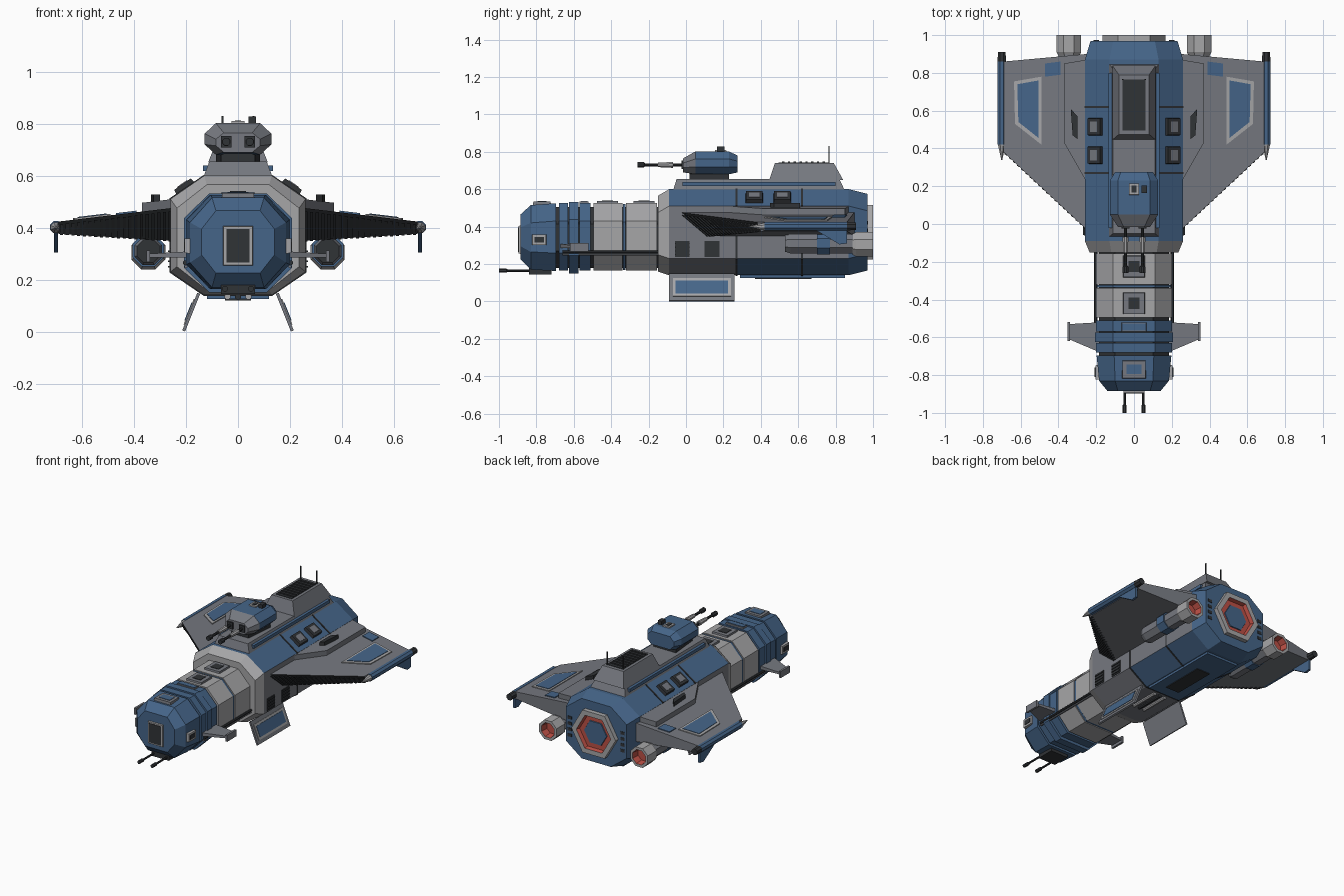
import bpy
import math
from mathutils import Matrix, Vector

if "Cube" in bpy.data.objects:
    bpy.data.objects.remove(bpy.data.objects["Cube"])

HALF = math.pi / 2
SIDES = ((1, "left"), (-1, "right"))


def material(name, color):
    m = bpy.data.materials.new(name)
    m.use_nodes = True
    m.diffuse_color = (*color, 1)
    bsdf = m.node_tree.nodes["Principled BSDF"]
    bsdf.inputs["Base Color"].default_value = (*color, 1)
    bsdf.inputs["Roughness"].default_value = 0.7
    return m


BLUE = material("hull blue", (0.06, 0.13, 0.25))
GREY = material("mid grey", (0.18, 0.19, 0.215))
LIGHT = material("light grey", (0.38, 0.38, 0.39))
DARK = material("dark grey", (0.03, 0.033, 0.037))
RED = material("engine red", (0.5, 0.08, 0.06))


def build(name, verts, faces, mat, rule=None):
    """Mesh object; rule(center, normal) may choose another material per face."""
    me = bpy.data.meshes.new(name)
    me.from_pydata([tuple(v) for v in verts], [], faces)
    import bmesh
    bm = bmesh.new()
    bm.from_mesh(me)
    bmesh.ops.recalc_face_normals(bm, faces=bm.faces)
    slots = [mat]
    for f in bm.faces:
        m = rule(f.calc_center_median(), f.normal) if rule else mat
        if m not in slots:
            slots.append(m)
        f.material_index = slots.index(m)
    bm.to_mesh(me)
    bm.free()
    for m in slots:
        me.materials.append(m)
    ob = bpy.data.objects.new(name, me)
    bpy.context.collection.objects.link(ob)
    return ob


def skin(name, rings, mat, rule=None):
    """Bridge equal rings of points and cap both ends."""
    n = len(rings[0])
    faces = [tuple(range(n)), tuple(range((len(rings) - 1) * n, len(rings) * n))]
    for k in range(len(rings) - 1):
        for i in range(n):
            j = (i + 1) % n
            faces.append((k * n + i, k * n + j, k * n + n + j, k * n + n + i))
    return build(name, [p for r in rings for p in r], faces, mat, rule)


def octagon(y, hx, flat, z0, z1, ch):
    half = [(flat, z1), (hx, z1 - ch), (hx, z0 + ch), (flat, z0)]
    return [(x, y, z) for x, z in half] + [(-x, y, z) for x, z in reversed(half)]


def loft(name, sections, mat, rule=None):
    return skin(name, [octagon(*s) for s in sections], mat, rule)


def lathe(name, x, z, profile, mat, n=8, phase=0.5, rule=None):
    """Turned part along y from (y, radius) pairs."""
    rings = [[(x + r * math.cos((i + phase) * math.tau / n), y,
               z + r * math.sin((i + phase) * math.tau / n)) for i in range(n)]
             for y, r in profile]
    return skin(name, rings, mat, rule)


def box(name, loc, size, mat, rot=(0, 0, 0), top=1.0):
    """Box with an optionally narrowed top."""
    m = Matrix.Translation(loc) @ Matrix.Rotation(rot[1], 4, 'Y') @ Matrix.Rotation(rot[0], 4, 'X')
    rings = [[m @ Vector((sx * k * size[0] / 2, sy * k * size[1] / 2, sz * size[2] / 2))
              for sx, sy in ((1, 1), (-1, 1), (-1, -1), (1, -1))]
             for sz, k in ((-1, 1), (1, top))]
    return skin(name, rings, mat)


def prism(name, pts, low, high, mat, s=1, rule=None):
    """Plan outline extruded between two height functions of x."""
    return skin(name, [[(x * s, y, f(x)) for x, y in pts] for f in (low, high)], mat, rule)


def hatch(name, loc, w, l, frame, inner, rot=(0, 0, 0), border=0.03):
    box(name + "_frame", loc, (w, l, 0.03), frame, rot, 0.92)
    box(name + "_panel", loc, (w - border, l - border, 0.036), inner, rot)


# Main hull, painted by face direction
def hull_paint(c, n):
    if c.y < -0.1:
        return LIGHT
    if c.y > 0.87 or n.z > 0.3:
        return BLUE
    if n.z < -0.3:
        return GREY if c.y < 0.27 else BLUE
    return GREY


loft("main_hull", [(-0.15, 0.235, 0.12, 0.16, 0.565, 0.09), (-0.09, 0.26, 0.13, 0.14, 0.6, 0.09),
                   (0.27, 0.26, 0.13, 0.14, 0.6, 0.09), (0.87, 0.26, 0.13, 0.14, 0.6, 0.09),
                   (0.97, 0.23, 0.11, 0.165, 0.575, 0.09)], GREY, hull_paint)
for y in (0.27, 0.62):
    loft("hull_seam", [(y + d, 0.263, 0.131, 0.137, 0.603, 0.09) for d in (-0.005, 0.005)], DARK)
box("belly_panel", (0, 0.57, 0.135), (0.24, 0.56, 0.02), BLUE)
box("belly_vent", (0, 0.52, 0.13), (0.1, 0.3, 0.02), DARK)
for x in (-0.04, 0, 0.04):
    lathe("belly_fitting", x, 0.135, [(0.05, 0.012), (0.25, 0.012)], LIGHT if x else DARK)

# Neck segments around a dark core
loft("neck_core", [(y, 0.185, 0.1, 0.18, 0.505, 0.09) for y in (-0.75, -0.1)], DARK)
for y0, y1, mat in ((-0.32, -0.155, LIGHT), (-0.495, -0.34, LIGHT), (-0.57, -0.51, BLUE), (-0.68, -0.63, BLUE)):
    loft("neck_segment", [(y0, 0.2, 0.11, 0.165, 0.525, 0.095), (y1, 0.2, 0.11, 0.165, 0.525, 0.095)], mat)
loft("neck_ring", [(y, 0.207, 0.11, 0.15, 0.532, 0.095) for y in (-0.625, -0.575)], BLUE)
loft("neck_joint", [(y, 0.197, 0.11, 0.168, 0.52, 0.095) for y in (-0.337, -0.323)], BLUE)
for y in (-0.42, -0.225):
    hatch("neck_hatch", (0, y, 0.522), 0.12, 0.12, GREY, DARK, border=0.06)
hatch("front_hatch", (0, -0.545, 0.52), 0.14, 0.05, GREY, BLUE, border=0.015)

# Nose with window, hatch and twin guns
loft("nose", [(-0.885, 0.14, 0.085, 0.225, 0.465, 0.07), (-0.83, 0.185, 0.1, 0.17, 0.515, 0.095),
              (-0.695, 0.198, 0.105, 0.163, 0.525, 0.095)], BLUE)
hatch("nose_window", (0, -0.88, 0.33), 0.12, 0.16, LIGHT, DARK, (HALF, 0, 0))
hatch("nose_hatch", (0, -0.77, 0.518), 0.13, 0.1, GREY, BLUE, border=0.05)
box("gun_mount", (0, -0.78, 0.165), (0.13, 0.12, 0.04), DARK)

for s, side in SIDES:
    lathe(side + "_nose_gun", s * 0.05, 0.165, [(-1, 0.012), (-0.96, 0.012), (-0.955, 0.007), (-0.75, 0.007)], DARK)
    hatch(side + "_nose_port", (s * 0.19, -0.785, 0.33), 0.06, 0.08, LIGHT, DARK, (0, s * HALF, 0))
    lathe(side + "_neck_pipe", s * 0.203, 0.265, [(-0.66, 0.009), (-0.12, 0.009)], DARK)
    lathe(side + "_neck_rail", s * 0.2, 0.25, [(-0.66, 0.006), (-0.12, 0.006)], GREY)

    # Small nose fins
    prism(side + "_fin", [(0.18, -0.52), (0.345, -0.53), (0.345, -0.61), (0.18, -0.68)],
          lambda x: 0.285, lambda x: 0.32 - 0.06 * x, GREY, s)
    box(side + "_fin_tip", (s * 0.345, -0.57, 0.29), (0.014, 0.1, 0.045), GREY)

    # Hull side windows and vents
    for y in (0.365, 0.515):
        hatch(side + "_hull_window", (s * 0.205, y, 0.555), 0.085, 0.095, DARK, GREY, (0, s * 0.6, 0), 0.04)
    for y in (-0.02, 0.14):
        box(side + "_side_vent", (s * 0.26, y, 0.28), (0.008, 0.08, 0.085), DARK)
        for k in range(4):
            box(side + "_vent_slat", (s * 0.264, y, 0.25 + k * 0.02), (0.01, 0.075, 0.006), DARK)
    box(side + "_spine_stripe", (s * 0.125, 0.39, 0.628), (0.02, 0.82, 0.022), BLUE)
    for z in (0.3, 0.34, 0.38, 0.42):
        box(side + "_rear_vent", (s * 0.2, 0.965, z), (0.03, 0.016, 0.02), DARK)

    # Main wing, with dark ribbed leading face
    def wing_top(x):
        return 0.475 - (x - 0.26) * 0.12

    def wing_low(x):
        return 0.35 + (x - 0.26) * 0.06

    upper = [(0.25, -0.03), (0.69, 0.38), (0.69, 0.86), (0.25, 0.9)]
    lower = [(0.25, 0.11), (0.69, 0.4), (0.69, 0.86), (0.25, 0.9)]
    skin(side + "_wing", [[(s * x, y, f(x)) for x, y in p] for p, f in ((upper, wing_top), (lower, wing_low))],
         GREY, lambda c, n: DARK if n.y < -0.3 else GREY)
    for k in range(20):
        t = (k + 0.5) / 20
        a, b = Vector(upper[0]).lerp(upper[1], t), Vector(lower[0]).lerp(lower[1], t)
        x = a.x
        rings = [[(s * (x + dx), p.y + dy, z) for dx, dy in ((-0.006, -0.008), (0.006, 0.0), (0.006, 0.02), (-0.006, 0.02))]
                 for p, z in ((a, wing_top(x) - 0.012), (b, wing_low(x) - 0.003))]
        skin(side + "_wing_rib", rings, DARK)

    # Painted wing panels and root fairing
    def plate(name, pts, h, mat):
        prism(side + name, pts, lambda x: wing_top(x) - 0.003, lambda x: wing_top(x) + h, mat, s)

    plate("_panel_frame", [(0.635, 0.755), (0.49, 0.78), (0.49, 0.42), (0.63, 0.53)], 0.006, LIGHT)
    plate("_wing_panel", [(0.618, 0.74), (0.505, 0.76), (0.505, 0.455), (0.612, 0.54)], 0.009, BLUE)
    plate("_wing_patch", [(0.39, 0.79), (0.47, 0.78), (0.47, 0.85), (0.39, 0.86)], 0.006, BLUE)
    prism(side + "_root_fairing", [(0.25, 0.22), (0.37, 0.43), (0.37, 0.85), (0.25, 0.87)],
          lambda x: 0.43, lambda x: 0.51 - (x - 0.25) * 0.12, GREY, s)
    prism(side + "_root_intake", [(0.3, 0.45), (0.325, 0.47), (0.335, 0.61), (0.3, 0.57)],
          lambda x: 0.49, lambda x: 0.527, DARK, s)

    # Wing tip rail and down fin
    lathe(side + "_tip_rail", s * 0.7, 0.402, [(0.42, 0.025), (0.86, 0.025)], BLUE)
    lathe(side + "_tip_spike", s * 0.7, 0.4, [(0.34, 0.003), (0.42, 0.022)], LIGHT)
    lathe(side + "_tip_cap", s * 0.7, 0.402, [(0.86, 0.024), (0.91, 0.022)], DARK)
    skin(side + "_tip_fin", [[(s * x, y, z) for y, z in ((0.68, 0.39), (0.86, 0.39), (0.86, 0.31), (0.82, 0.305))]
                             for x in (0.692, 0.708)], BLUE)

    # Engine pod under the wing
    lathe(side + "_pod", s * 0.345, 0.31, [(0.53, 0.048), (0.56, 0.058), (0.9, 0.058)], GREY,
          rule=lambda c, n: DARK if n.y < -0.9 else GREY)
    lathe(side + "_pod_band", s * 0.345, 0.312, [(0.7, 0.066), (0.77, 0.066)], BLUE)
    lathe(side + "_pod_nozzle", s * 0.345, 0.305, [(0.89, 0.06), (0.91, 0.071), (1, 0.071), (1, 0.052), (0.95, 0.045)],
          LIGHT, rule=lambda c, n: RED if 0.94 < c.y < 0.99 and (c - Vector((s * 0.345, c.y, 0.305))).length < 0.055 else LIGHT)

    # Landing plates
    tilt = s * (HALF - 0.38)
    box(side + "_landing_plate", (s * 0.18, 0.085, 0.075), (0.156, 0.35, 0.012), GREY, (0, tilt, 0))
    box(side + "_landing_trim", (s * 0.184, 0.085, 0.075), (0.105, 0.31, 0.012), LIGHT, (0, tilt, 0))
    box(side + "_landing_panel", (s * 0.187, 0.085, 0.076), (0.075, 0.28, 0.012), BLUE, (0, tilt, 0))

    # Turret guns and antennas
    lathe(side + "_turret_gun", s * 0.045, 0.73, [(-0.26, 0.016), (-0.225, 0.016), (-0.22, 0.009), (0.02, 0.009)], DARK)
    lathe(side + "_gun_sleeve", s * 0.045, 0.73, [(-0.15, 0.013), (-0.07, 0.017)], LIGHT)
    box(side + "_gun_port", (s * 0.045, -0.01, 0.73), (0.04, 0.03, 0.045), DARK)
    box(side + "_antenna", (s * 0.06, 0.765, 0.78), (0.007, 0.007, 0.1), DARK)

# Dorsal spine and vent housing
skin("spine", [[(x, y, z) for x, y in ((w, a), (-w, a), (-w, b), (w, b))]
               for w, a, b, z in ((0.135, -0.07, 0.85, 0.59), (0.11, -0.05, 0.82, 0.655))], GREY)
skin("vent_housing", [[(x, y, z) for x, y in ((w, a), (-w, a), (-w, b), (w, b))]
                      for w, a, b, z in ((0.115, 0.445, 0.84, 0.65), (0.08, 0.475, 0.79, 0.74))], GREY)
box("vent_grille", (0, 0.63, 0.74), (0.12, 0.27, 0.008), DARK)
for k in range(8):
    box("grille_slat", (0, 0.52 + k * 0.031, 0.744), (0.115, 0.012, 0.008), DARK)

# Turret
lathe_base = [(0.02, 0.065, 0.04, 0.645, 0.69, 0.01), (0.23, 0.085, 0.06, 0.645, 0.69, 0.01)]
loft("turret_base", lathe_base, DARK)
loft("turret", [(-0.015, 0.085, 0.055, 0.69, 0.765, 0.025), (0.05, 0.128, 0.085, 0.68, 0.802, 0.04),
                (0.23, 0.128, 0.085, 0.68, 0.802, 0.04), (0.275, 0.1, 0.07, 0.69, 0.78, 0.03)],
     BLUE, lambda c, n: GREY if n.y < -0.3 else BLUE)
hatch("turret_hatch", (0, 0.185, 0.795), 0.055, 0.065, LIGHT, DARK)
box("turret_sight", (0.055, 0.185, 0.81), (0.028, 0.04, 0.035), DARK)

# Main engine with glowing hexagonal ring
lathe("main_nozzle", 0, 0.37, [(0.95, 0.167), (1, 0.167), (1, 0.13), (0.975, 0.122)], LIGHT, 6, 0,
      lambda c, n: RED if n.y > 0.9 and c.y < 0.98 or 0.98 < c.y < 0.995 and (c.xz - Vector((0, 0.37))).length < 0.12 else LIGHT)
lathe("engine_core", 0, 0.37, [(0.97, 0.09), (0.98, 0.085)], BLUE, 6, 0)
